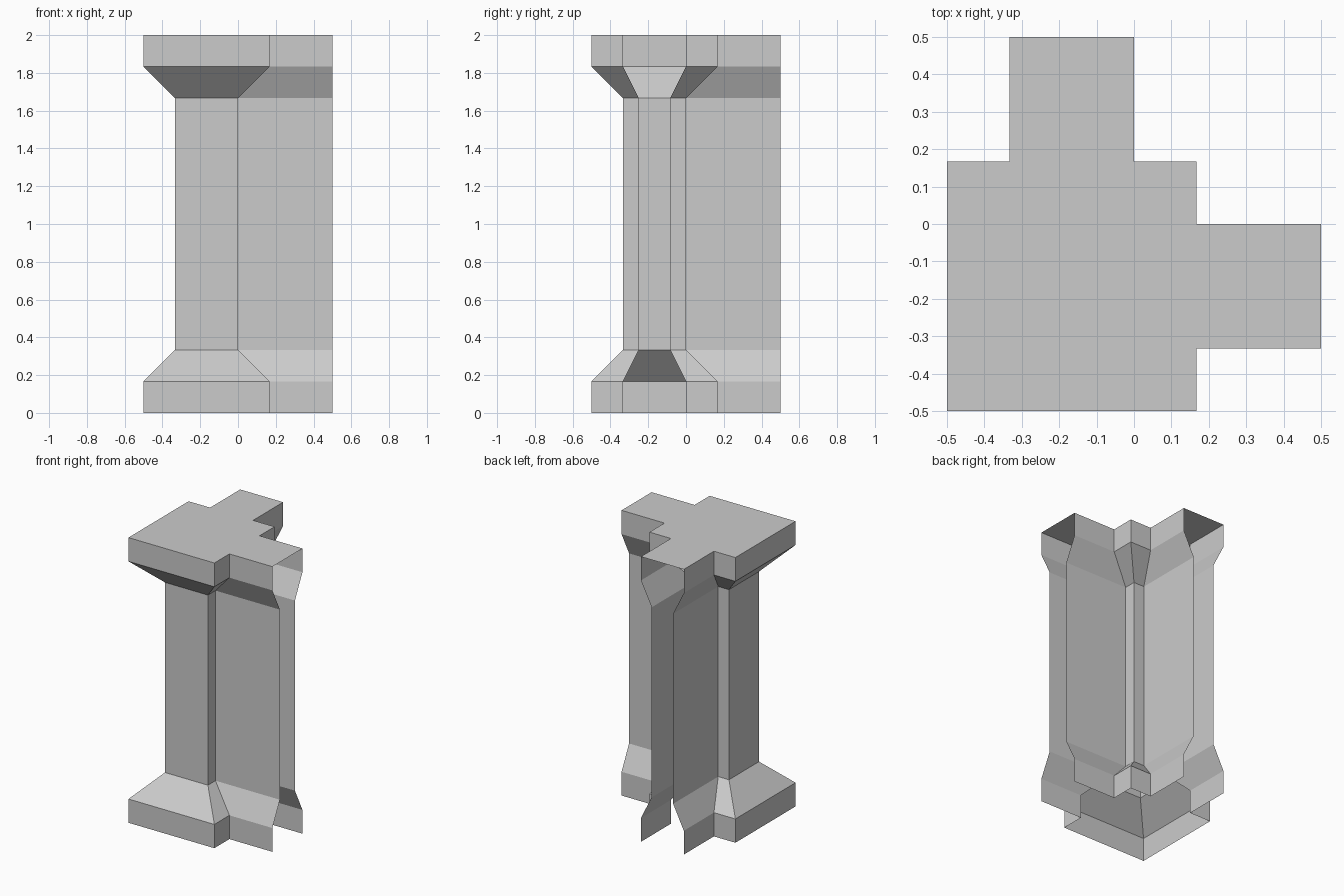
import bpy, bmesh

if "Cube" in bpy.data.objects:
    bpy.data.objects.remove(bpy.data.objects["Cube"])

E = 0.5  # how far both wall arms reach


def section(a, b, c, d):
    """Plan outline: square pillar a..b with wall arms c..d towards +x and +y."""
    return [(a, a), (b, a), (b, c), (E, c), (E, d), (b, d),
            (b, b), (d, b), (d, E), (c, E), (c, b), (a, b)]


OPEN_ENDS = (3, 8)  # outline edges left open at the arm ends
wide = section(-1/2, 1/6, -1/3, 0)
narrow = section(-1/3, 0, -1/4, -1/12)


def make_object(name, levels, capped=False):
    """Skin stacked outlines into a shell, optionally closed on top."""
    bm = bmesh.new()
    rings = [[bm.verts.new((x, y, z)) for x, y in outline] for outline, z in levels]
    n = len(rings[0])
    for low, high in zip(rings, rings[1:]):
        for i in range(n):
            if i not in OPEN_ENDS:
                j = (i + 1) % n
                bm.faces.new((low[i], low[j], high[j], high[i]))
    if capped:
        bm.faces.new(rings[-1])
    mesh = bpy.data.meshes.new(name)
    bm.to_mesh(mesh)
    bm.free()
    obj = bpy.data.objects.new(name, mesh)
    bpy.context.collection.objects.link(obj)
    return obj


# Plinth with sloped shoulder, open underneath
make_object("base", [(wide, 0), (wide, 1/6), (narrow, 1/3)])
# Straight pillar and wall arms
make_object("shaft", [(narrow, 1/3), (narrow, 5/3)])
# Flared head with flat top
make_object("capital", [(narrow, 5/3), (wide, 11/6), (wide, 2)], capped=True)
